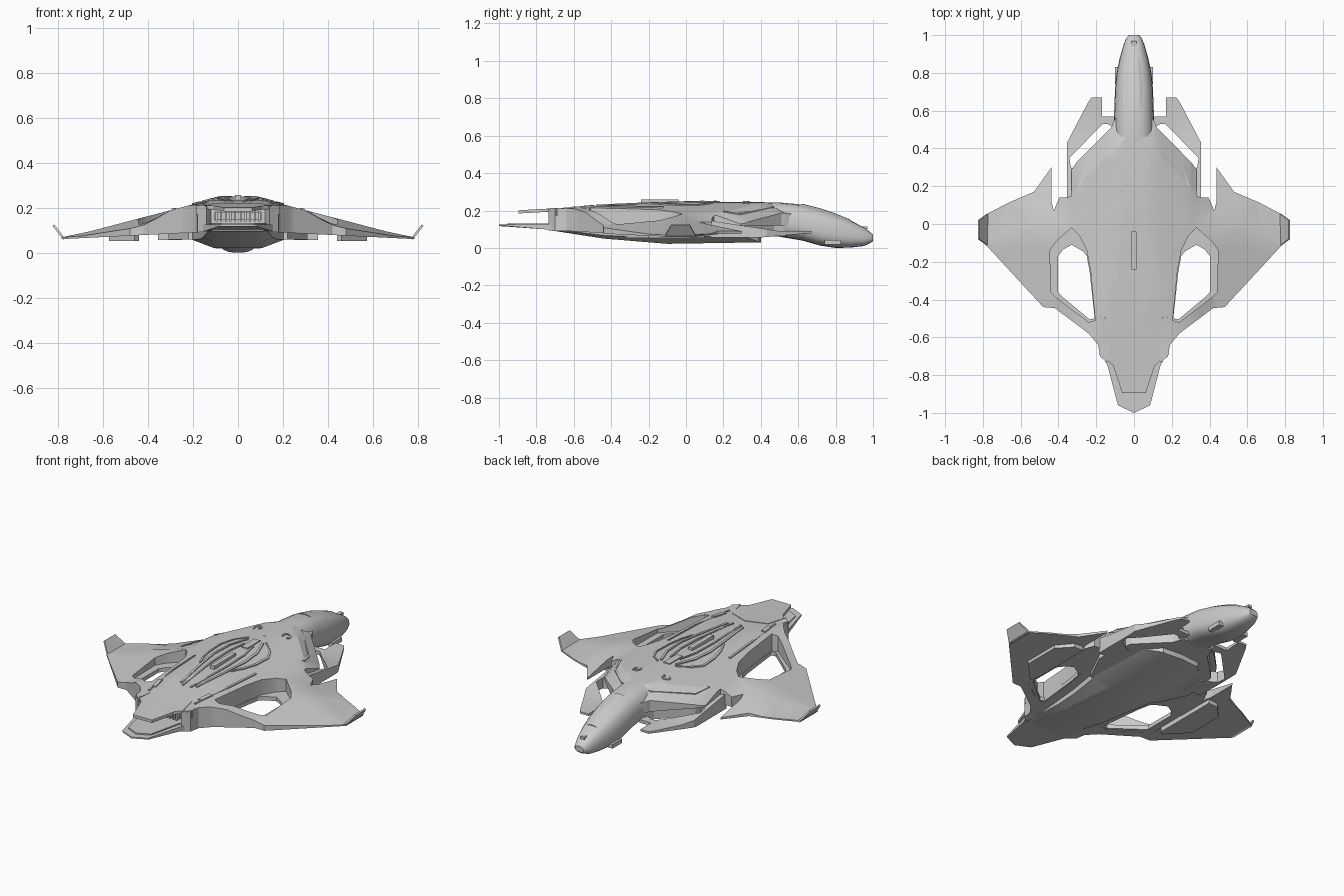
import bpy, bmesh, math
from mathutils import Vector

if "Cube" in bpy.data.objects:
    bpy.data.objects.remove(bpy.data.objects["Cube"])


def clamp(v):
    return max(0.0, min(1.0, v))


def table(pts, v):
    # linear interpolation through (key, value) pairs with rising keys
    if v <= pts[0][0]:
        return pts[0][1]
    for (a, p), (b, q) in zip(pts, pts[1:]):
        if v <= b:
            return p + (q - p) * (v - a) / (b - a)
    return pts[-1][1]


SPINE = [(-.9, .198), (-.6, .215), (-.4, .232), (.1, .247), (.4, .244), (.62, .23)]
KEEL = [(-.72, .095), (-.44, .05), (-.1, .022), (.4, .03)]


def hull_bottom(x, y):
    if x < .36 and y > .145:
        return .12
    return .1 - .05 * x


def hull_top(x, y):
    z = min(table(SPINE, y), .268 - .262 * x)
    outer = clamp((x - .3) / .12)
    z -= outer * (.2 * max(0, y + .02) + .1 * max(0, -.1 - y))
    if x < .36 and y > .15:
        z -= .05 * clamp((x + y - .5) / .13)
    return max(z, hull_bottom(x, y) + .008)


def finish(name, bm, mirror=True, angle=25):
    bmesh.ops.remove_doubles(bm, verts=bm.verts, dist=1e-5)
    bmesh.ops.recalc_face_normals(bm, faces=bm.faces)
    me = bpy.data.meshes.new(name)
    bm.to_mesh(me)
    bm.free()
    me.shade_smooth()
    me.set_sharp_from_angle(angle=math.radians(angle))
    ob = bpy.data.objects.new(name, me)
    bpy.context.collection.objects.link(ob)
    if mirror:
        ob.modifiers.new("mirror", 'MIRROR')
    return ob


def plate(name, outline, top, bottom, hole=None, xs=(), ys=(), diag=()):
    # plan outline, cut into a grid, lifted to a top and a bottom height
    ft = top if callable(top) else lambda x, y: top
    fb = bottom if callable(bottom) else lambda x, y: bottom
    bm = bmesh.new()
    for loop in filter(None, (outline, hole)):
        vs = [bm.verts.new((x, y, 0)) for x, y in loop]
        for a, b in zip(vs, vs[1:] + vs[:1]):
            bm.edges.new((a, b))
    bmesh.ops.triangle_fill(bm, use_beauty=True, edges=bm.edges[:], normal=(0, 0, 1))
    cuts = [((x, 0, 0), (1, 0, 0)) for x in xs] + [((0, y, 0), (0, 1, 0)) for y in ys]
    cuts += [((0, d, 0), (1, 1, 0)) for d in diag]
    for co, no in cuts:
        bmesh.ops.bisect_plane(bm, geom=bm.verts[:] + bm.edges[:] + bm.faces[:],
                               dist=1e-5, plane_co=co, plane_no=Vector(no).normalized())
    faces = bm.faces[:]
    rim = [e for e in bm.edges if len(e.link_faces) == 1]
    up = {v: bm.verts.new((v.co.x, v.co.y, ft(v.co.x, v.co.y))) for v in bm.verts[:]}
    for f in faces:
        bm.faces.new([up[v] for v in f.verts])
    for e in rim:
        a, b = e.verts
        if max(abs(a.co.x), abs(b.co.x)) > 1e-4:
            bm.faces.new((a, b, up[b], up[a]))
    for v in up:
        v.co.z = fb(v.co.x, v.co.y)
    return finish(name, bm)


def strip(name, path, w, rise=.006):
    # thin raised trim that follows the hull top
    outline = [(x - w, y) for x, y in path] + [(x + w, y) for x, y in reversed(path)]
    return plate(name, outline, lambda x, y: hull_top(abs(x), y) + rise,
                 lambda x, y: hull_top(abs(x), y) - .015)


def loft(name, stations, n=20):
    # stations: y, half width, bottom z, top z
    bm = bmesh.new()
    rings = []
    for y, w, zb, zt in stations:
        zc = zb + (zt - zb) * .4
        ring = []
        for i in range(n):
            a = 2 * math.pi * i / n
            c, s = math.cos(a), math.sin(a)
            x = w * math.copysign(abs(c) ** .75, c)
            z = zc + (zt - zc if s > 0 else zc - zb) * math.copysign(abs(s) ** .85, s)
            ring.append(bm.verts.new((x, y, z)))
        rings.append(ring)
    for r, q in zip(rings, rings[1:]):
        for i in range(n):
            j = (i + 1) % n
            bm.faces.new((r[i], r[j], q[j], q[i]))
    bm.faces.new(rings[0])
    bm.faces.new(rings[-1])
    return finish(name, bm, mirror=False, angle=35)


def box(name, lo, hi, mirror=True):
    bm = bmesh.new()
    bmesh.ops.create_cube(bm, size=1)
    for v in bm.verts:
        v.co = [(a + b) / 2 + c * (b - a) for a, b, c in zip(lo, hi, v.co)]
    return finish(name, bm, mirror)


# main hull and wings, one surface with a large opening on each side
plate("hull_and_wings",
      [(0, .62), (.09, .57), (.11, .54), (.12, .51), (.305, .325), (.33, .29), (.33, .15),
       (.355, .14), (.395, .14), (.425, .07), (.437, .12), (.437, .30), (.53, .17), (.66, .115),
       (.785, .05), (.785, -.11), (.48, -.44), (.42, -.445), (.24, -.58), (.19, -.64),
       (.18, -.70), (.14, -.735), (.12, -.66), (0, -.66)],
      hull_top, hull_bottom,
      hole=[(.25, -.14), (.29, -.06), (.33, -.02), (.41, -.09), (.445, -.14), (.44, -.36),
            (.41, -.39), (.24, -.52), (.205, -.51), (.23, -.25)],
      xs=(.05, .1, .16, .25, .3, .36, .42, .52, .66),
      ys=(.4, .15, .14, .1, -.02, -.1, -.25, -.4, -.6), diag=(.5,))

# lower ledge inside each wing opening
plate("opening_ledge",
      [(.22, -.13), (.29, -.05), (.33, -.01), (.42, -.08), (.455, -.13), (.45, -.37),
       (.41, -.40), (.24, -.53), (.19, -.52), (.215, -.25)],
      lambda x, y: hull_bottom(x, y) + .025, lambda x, y: hull_bottom(x, y) + .002,
      hole=[(.25, -.17), (.27, -.145), (.33, -.11), (.375, -.135), (.402, -.17), (.402, -.36),
            (.385, -.38), (.235, -.505), (.208, -.50), (.235, -.25)])

# nose with cockpit canopy
nose = [(1.0, .028, .037, .07), (.985, .04, .025, .085), (.95, .055, .01, .11),
        (.88, .075, .002, .147), (.8, .092, .0, .18), (.72, .1, .012, .207),
        (.62, .104, .04, .232), (.5, .108, .06, .243), (.25, .105, .06, .247)]
loft("nose", nose)
loft("canopy", [(y, w * .5, zt - .04, zt + .004) for y, w, zb, zt in nose[3:7]])
box("nose_side_vent", (.07, .74, .018), (.1, .83, .042))
box("nose_tip_sensor", (.0, .93, .1), (.012, .97, .115))

# forward plates beside the neck, separated from the hull by a slot
plate("forward_plate",
      [(.09, .57), (.17, .57), (.17, .67), (.225, .67), (.245, .64), (.355, .43), (.355, .13),
       (.25, .13), (.25, .25), (.335, .30), (.342, .35), (.165, .53), (.14, .53), (.09, .5)],
      lambda x, y: .09 + .06 * clamp((.5 - y) / .4) * clamp(x / .3),
      lambda x, y: .078 - .022 * clamp((.65 - y) / .25), ys=(.5, .4, .3, .2), xs=(.25,))

# inner lower body and belly keel
plate("lower_body", [(0, .55), (.1, .53), (.12, .47), (.28, .31), (.31, .2), (.31, .08),
                     (.22, -.1), (0, -.1)], .13, .06)
plate("belly_keel", [(0, .40), (.12, .39), (.2, .3), (.22, 0), (.17, -.3), (.14, -.6),
                     (.12, -.73), (0, -.73)], .13,
      lambda x, y: min(.12, table(KEEL, y) + .38 * max(0, x - .11)),
      xs=(.11,), ys=(.3, -.1, -.44))
plate("underwing_panel", [(.44, .1), (.5, .1), (.575, .02), (.575, -.2), (.46, -.32), (.44, -.3)],
      .085, .053)

# upturned wing tips
bm = bmesh.new()
quad = [(.778, .055, .058), (.826, .02, .12), (.826, -.08, .12), (.778, -.115, .058)]
lo = [bm.verts.new(p) for p in quad]
hi = [bm.verts.new((x - .008, y, z + .006)) for x, y, z in quad]
bm.faces.new(lo)
bm.faces.new(hi)
for i in range(4):
    j = (i + 1) % 4
    bm.faces.new((lo[i], lo[j], hi[j], hi[i]))
finish("wing_tip", bm)

# tail: upper and lower plates around the engine opening
plate("tail_upper_plate", [(0, -.55), (.12, -.6), (.142, -.72), (.11, -.75), (.062, -.895), (0, -.895)],
      lambda x, y: table(SPINE, y) + .003, lambda x, y: table(SPINE, y) - .014, ys=(-.6,))
plate("tail_lower_plate", [(0, -.6), (.16, -.62), (.172, -.69), (.14, -.75), (.085, -.96), (0, -1)],
      lambda x, y: .125, lambda x, y: .095 + .022 * clamp((-.7 - y) / .25), ys=(-.75,))
plate("tail_inner_lip", [(0, -.7), (.12, -.72), (.075, -.92), (0, -.955)], .132, .12)
box("engine_core", (0, -.69, .145), (.105, -.64, .18))
for i in range(5):
    box("engine_vane", (.008 + i * .021, -.715, .14), (.016 + i * .021, -.65, .186))
plate("tail_clamp", [(.13, -.62), (.165, -.63), (.186, -.69), (.15, -.725), (.14, -.69)], .213, .17)

# dorsal spine and flowing trim on the back
box("dorsal_spine", (0, -.24, .22), (.014, -.04, .258), True)
box("dorsal_hatch", (0, .06, .22), (.02, .18, .252), True)
strip("dorsal_outer_trim", [(.06, .18), (.12, .13), (.155, .06), (.15, -.05), (.13, -.14), (.1, -.21)], .006)
strip("dorsal_inner_trim", [(.05, .16), (.09, .05), (.1, -.08), (.085, -.22), (.05, -.46)], .007)
strip("dorsal_centre_trim", [(.03, .1), (.05, -.02), (.05, -.18), (.025, -.48)], .005)
strip("shoulder_trim", [(.09, .47), (.26, .29), (.29, .2)], .006)
strip("rear_deck_trim", [(.2, -.12), (.185, -.35), (.15, -.62)], .005)
strip("rear_vent", [(.165, -.49), (.15, -.57)], .012)

# curved intake marks behind the cockpit
bm = bmesh.new()
arc = [math.radians(-60 + 280 * i / 12) for i in range(13)]
rows = []
for a in arc:
    row = []
    for r, dz in ((.016, -.01), (.016, .005), (.025, .005), (.025, -.01)):
        x, y = .095 + r * math.cos(a), .32 + r * math.sin(a)
        row.append(bm.verts.new((x, y, hull_top(x, y) + dz)))
    rows.append(row)
for p, q in zip(rows, rows[1:]):
    for i in range(4):
        j = (i + 1) % 4
        bm.faces.new((p[i], p[j], q[j], q[i]))
bm.faces.new(rows[0])
bm.faces.new(rows[-1])
finish("intake_mark", bm)
